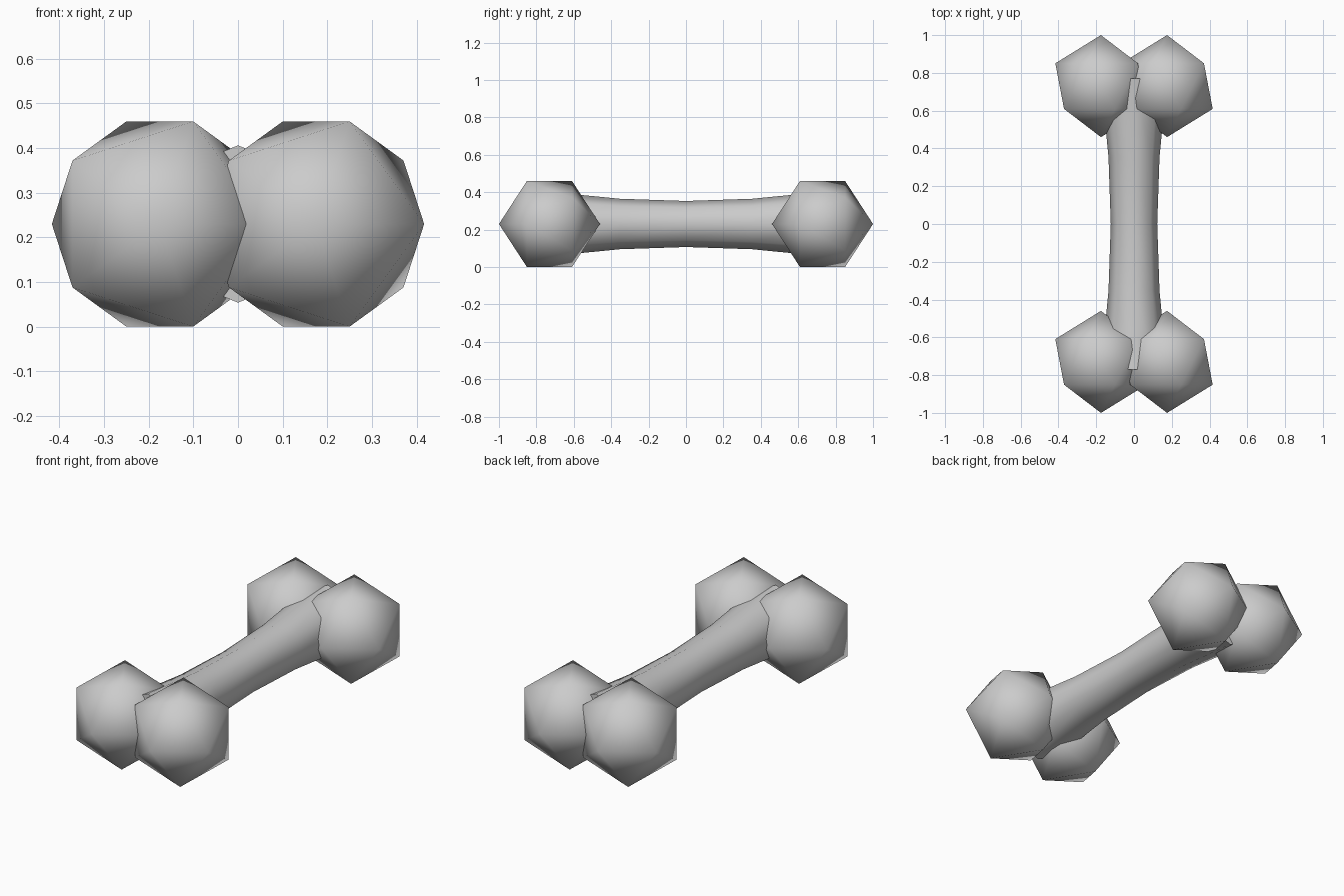
import bpy, bmesh
from math import sin, cos, pi

if "Cube" in bpy.data.objects:
    bpy.data.objects.remove(bpy.data.objects["Cube"])

Z = 0.23  # height of the bone axis


def make_object(name, bm):
    bmesh.ops.recalc_face_normals(bm, faces=bm.faces[:])
    mesh = bpy.data.meshes.new(name)
    bm.to_mesh(mesh)
    bm.free()
    obj = bpy.data.objects.new(name, mesh)
    bpy.context.collection.objects.link(obj)
    return obj


def knob(name, x, y, r=0.27):
    # Smooth-shaded icosahedron with its poles along y
    bm = bmesh.new()
    ring_r, off = r * 0.8944, r * 0.4472
    bm.verts.new((0, r, 0))
    bm.verts.new((0, -r, 0))
    for i in range(5):
        a = 2 * pi * i / 5
        bm.verts.new((-ring_r * cos(a), off, ring_r * sin(a)))
        bm.verts.new((ring_r * cos(a), -off, ring_r * sin(a)))
    bmesh.ops.convex_hull(bm, input=bm.verts[:])
    for f in bm.faces:
        f.smooth = True
    make_object(name, bm).location = (x, y, Z)


# Four end knobs
for side, x in (("left", -0.175), ("right", 0.175)):
    for end, y in (("front", -0.73), ("back", 0.73)):
        knob(f"{end}_{side}_knob", x, y)

# Eight-sided shaft flaring towards both ends
profile = [(-0.77, 0.176), (-0.355, 0.135), (0, 0.123), (0.355, 0.135), (0.77, 0.176)]
bm = bmesh.new()
N = 8
rings = [[bm.verts.new((r * cos(2 * pi * i / N), y, r * sin(2 * pi * i / N)))
          for i in range(N)] for y, r in profile]
for a, b in zip(rings, rings[1:]):
    for i in range(N):
        j = (i + 1) % N
        bm.faces.new((a[i], a[j], b[j], b[i])).smooth = True
bm.faces.new(rings[0])
bm.faces.new(rings[-1])
for ring in (rings[0], rings[-1]):
    for i in range(N):
        bm.edges.get((ring[i], ring[(i + 1) % N])).smooth = False
make_object("shaft", bm).location.z = Z
